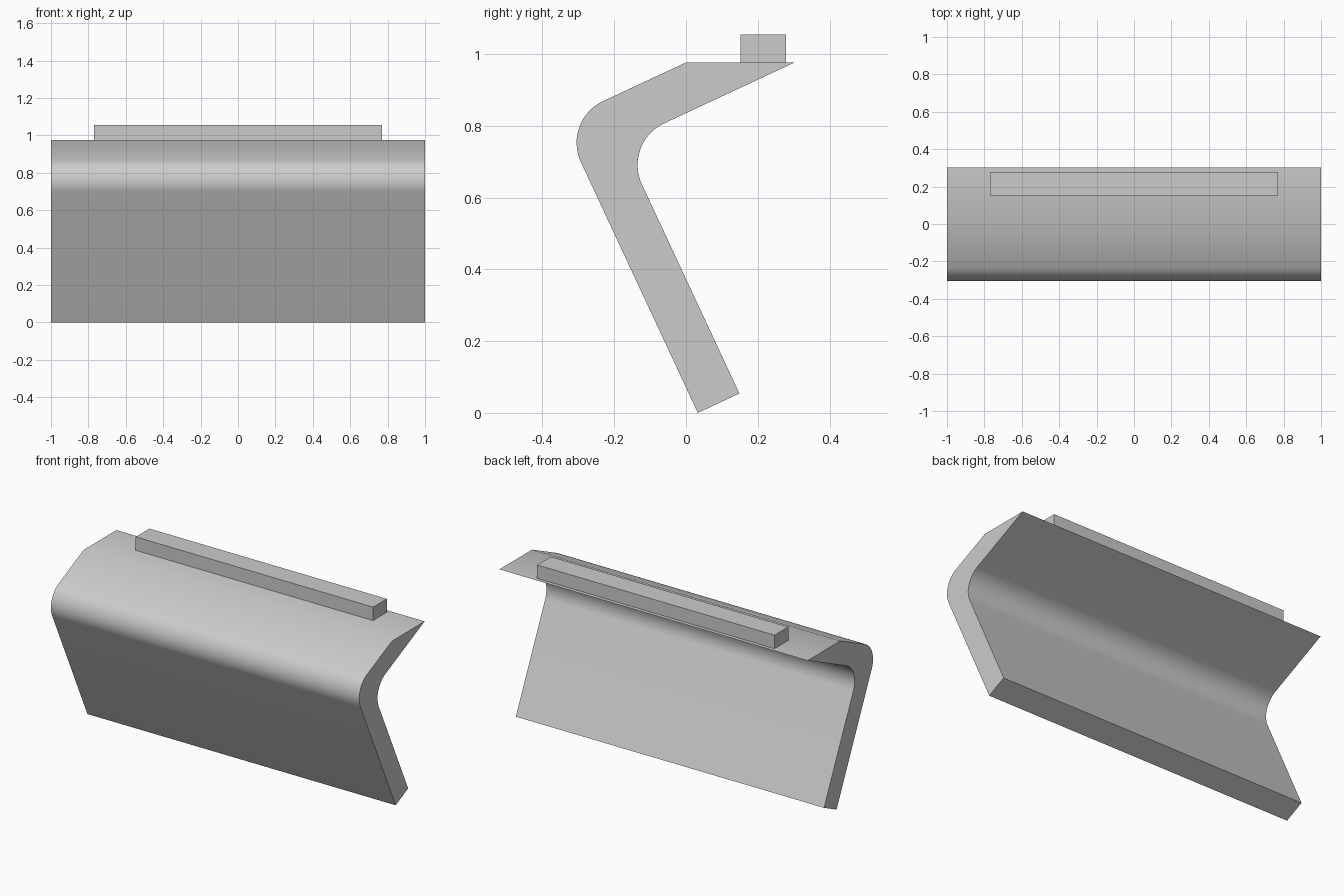
import bpy, bmesh
from math import sin, cos, radians
from mathutils import Vector

cube = bpy.data.objects.get("Cube")
if cube:
    bpy.data.objects.remove(cube, do_unlink=True)

grey = bpy.data.materials.new("light grey")
grey.use_nodes = True
grey.diffuse_color = (0.6, 0.6, 0.6, 1)
grey.node_tree.nodes["Principled BSDF"].inputs["Base Color"].default_value = (0.6, 0.6, 0.6, 1)


def extrude_profile(name, points, half_width):
    """Extrude a (y, z) outline symmetrically along x."""
    bm = bmesh.new()
    face = bm.faces.new([bm.verts.new((-half_width, y, z)) for y, z in points])
    geom = bmesh.ops.extrude_face_region(bm, geom=[face])["geom"]
    moved = [g for g in geom if isinstance(g, bmesh.types.BMVert)]
    bmesh.ops.translate(bm, verts=moved, vec=(2 * half_width, 0, 0))
    bmesh.ops.recalc_face_normals(bm, faces=bm.faces)
    mesh = bpy.data.meshes.new(name)
    bm.to_mesh(mesh)
    bm.free()
    mesh.materials.append(grey)
    obj = bpy.data.objects.new(name, mesh)
    bpy.context.collection.objects.link(obj)
    bpy.ops.object.select_all(action='DESELECT')
    obj.select_set(True)
    bpy.context.view_layer.objects.active = obj
    bpy.ops.object.shade_smooth_by_angle(angle=radians(30))
    return obj


# Bent panel: a right-angle bend tilted back, equal thickness and bend radius
TILT, RADIUS, TOP, STEPS = radians(25), 0.128, 0.976, 16
along = Vector((cos(TILT), sin(TILT)))     # direction of the upper leg
down = Vector((sin(TILT), -cos(TILT)))     # direction of the lower leg
outer = Vector((-0.177, 0.753))            # bend centres
inner = outer + RADIUS * (along + down)


def arc(centre):
    """Quarter bend from the lower leg to the upper leg."""
    angles = [radians(90) * i / STEPS for i in range(STEPS + 1)]
    return [centre - RADIUS * (cos(a) * along + sin(a) * down) for a in angles]


def leg_top(start):
    """Point where the upper leg meets the level cut."""
    return start + along * (TOP - start.y) / along.y


outer_arc, inner_arc = arc(outer), arc(inner)
foot = outer_arc[0] + down * (outer_arc[0].y / cos(TILT))
panel = ([foot] + outer_arc + [leg_top(outer_arc[-1]), leg_top(inner_arc[-1])]
         + inner_arc[::-1] + [foot + along * RADIUS])
extrude_profile("bent_panel", panel, 1.0)

# Rail standing on the level top of the panel
rail = [(0.152, TOP), (0.279, TOP), (0.279, 1.055), (0.152, 1.055)]
extrude_profile("top_rail", rail, 0.77)
